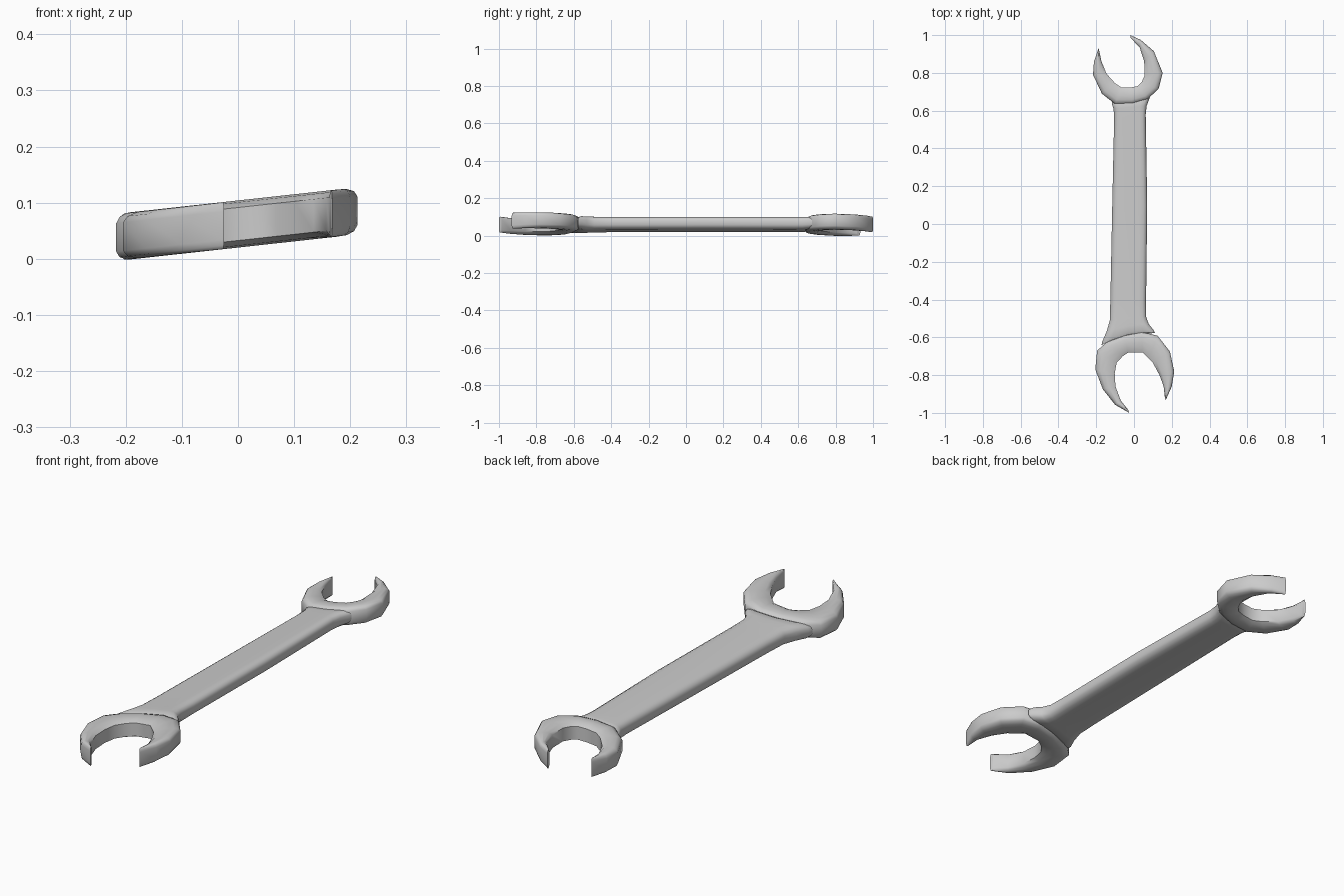
import bpy, bmesh

TILT = 0.11          # the whole tool leans sideways a little
MID_Z = 0.062


def loft(name, rings, angle):
    """Skin a list of closed rings and cap both ends."""
    bm = bmesh.new()
    loops = [[bm.verts.new(p) for p in r] for r in rings]
    n = len(loops[0])
    for a, b in zip(loops, loops[1:]):
        for i in range(n):
            j = (i + 1) % n
            bm.faces.new((a[i], a[j], b[j], b[i]))
    bm.faces.new(loops[0][::-1])
    bm.faces.new(loops[-1])
    bmesh.ops.recalc_face_normals(bm, faces=bm.faces)
    me = bpy.data.meshes.new(name)
    bm.to_mesh(me)
    bm.free()
    ob = bpy.data.objects.new(name, me)
    bpy.context.collection.objects.link(ob)
    bpy.ops.object.select_all(action='DESELECT')
    ob.select_set(True)
    bpy.context.view_layer.objects.active = ob
    bpy.ops.object.shade_smooth_by_angle(angle=angle)
    return ob


# rounded jaw section: (position from outer to inner edge, height factor)
HALF = [(0, .6), (.08, .85), (.25, .98), (.5, 1), (.8, .92), (1, .7)]
SECTION = HALF + [(s, -h) for s, h in reversed(HALF)]


def jaw(name, pairs, half_h):
    rings = []
    for ox, oy, ix, iy in pairs:
        ring = []
        for s, h in SECTION:
            x, y = ox + (ix - ox) * s, oy + (iy - oy) * s
            ring.append((x, y, MID_Z + TILT * x + half_h * h))
        rings.append(ring)
    loft(name, rings, 0.9)


# front open jaw: outer x, y then inner x, y around the horseshoe
jaw("front_jaw", [
    (-.025, -1.0, -.03, -.985), (-.10, -.957, -.07, -.935),
    (-.165, -.875, -.098, -.86), (-.205, -.77, -.102, -.79),
    (-.195, -.67, -.092, -.735), (-.14, -.622, -.06, -.70),
    (-.05, -.588, -.03, -.68), (.04, -.57, .045, -.68),
    (.125, -.592, .075, -.71), (.19, -.675, .10, -.735),
    (.213, -.78, .135, -.80), (.20, -.86, .157, -.86),
    (.168, -.932, .163, -.915)], .042)

# rear open jaw
jaw("rear_jaw", [
    (-.02, 1.0, -.018, .985), (.035, .975, .03, .935),
    (.105, .915, .054, .86), (.152, .80, .056, .785),
    (.13, .715, .04, .75), (.07, .66, .02, .73),
    (-.01, .635, -.02, .722), (-.10, .635, -.065, .722),
    (-.17, .69, -.10, .745), (-.217, .79, -.145, .795),
    (-.212, .86, -.172, .86), (-.187, .932, -.184, .915)], .042)

# handle: left x, y, right x, y, bulge of the middle in y, half thickness
STATIONS = [
    (-.172, -.642, .112, -.578, .025, .030),
    (-.168, -.622, .104, -.562, .02, .036),
    (-.145, -.57, .078, -.53, .01, .037),
    (-.128, -.51, .064, -.49, 0, .036),
    (-.125, -.40, .064, -.40, 0, .034),
    (-.115, .10, .070, .10, 0, .034),
    (-.105, .56, .062, .58, 0, .034),
    (-.108, .61, .067, .625, 0, .034),
    (-.118, .638, .080, .66, -.012, .033),
    (-.112, .655, .090, .685, -.02, .028)]
TOP = [(0, .35), (.03, .7), (.1, .93), (.2, 1), (.5, 1), (.8, 1),
       (.9, .93), (.97, .7), (1, .35)]
LOOP = TOP + [(s, -h) for s, h in reversed(TOP)]
rings = []
for lx, ly, rx, ry, bulge, t in STATIONS:
    ring = []
    for s, h in LOOP:
        x = lx + (rx - lx) * s
        y = ly + (ry - ly) * s + bulge * 4 * s * (1 - s)
        ring.append((x, y, MID_Z + TILT * x + t * h))
    rings.append(ring)
loft("handle", rings, 0.7)
